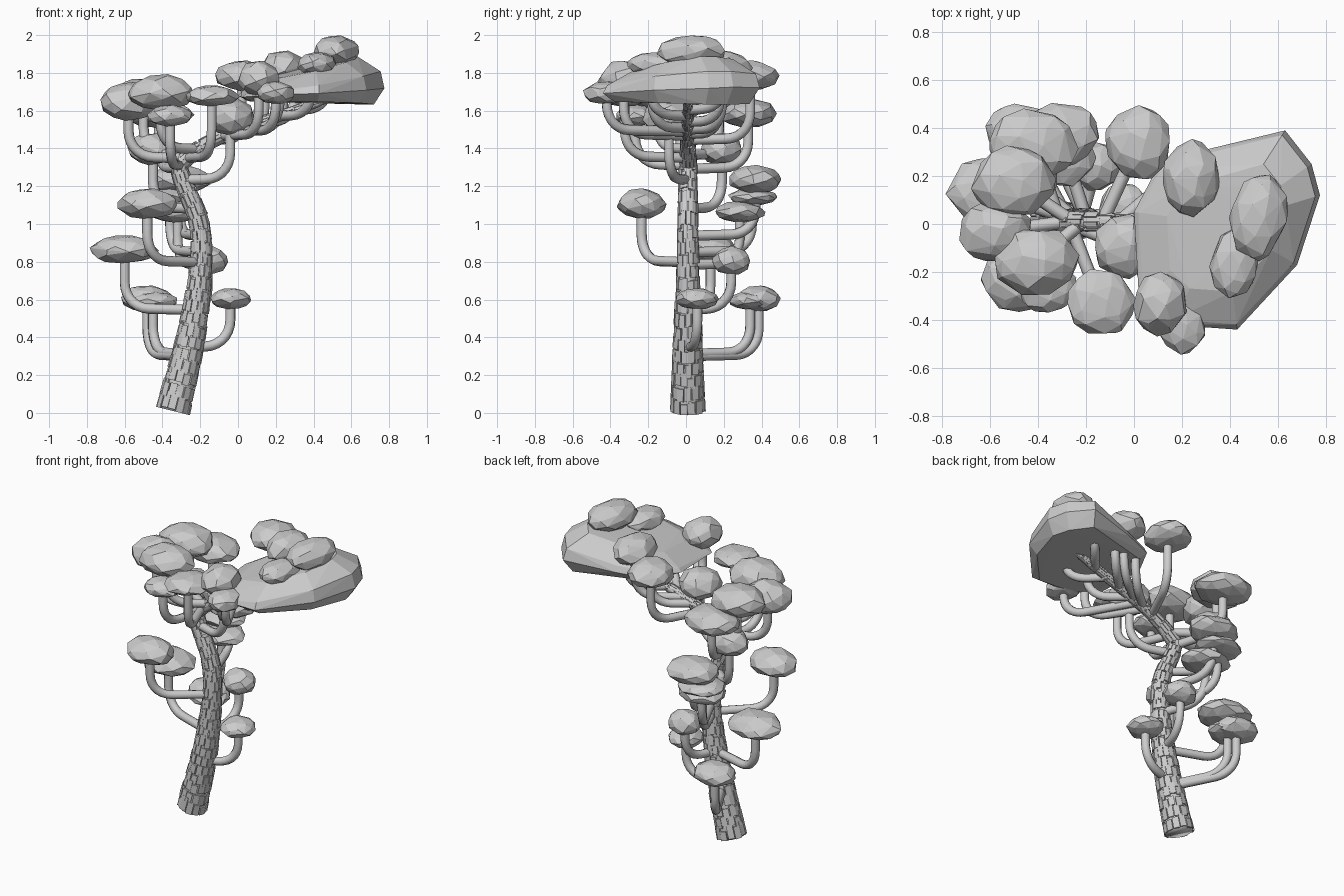
import bpy, bmesh, math, random
from mathutils import Vector, Matrix
from mathutils.geometry import interpolate_bezier

if "Cube" in bpy.data.objects:
    bpy.data.objects.remove(bpy.data.objects["Cube"])

random.seed(4)


def add_mesh(name, bm, smooth=False):
    bmesh.ops.recalc_face_normals(bm, faces=bm.faces[:])
    me = bpy.data.meshes.new(name)
    bm.to_mesh(me)
    bm.free()
    for p in me.polygons:
        p.use_smooth = smooth
    ob = bpy.data.objects.new(name, me)
    bpy.context.collection.objects.link(ob)
    return ob


def hull(name, bm):
    bmesh.ops.convex_hull(bm, input=bm.verts[:])
    bmesh.ops.delete(bm, geom=[v for v in bm.verts if not v.link_faces], context='VERTS')
    return add_mesh(name, bm)


# Trunk centre line: x, z, radius (leans, then bends into a long side branch)
KEYS = [Vector(k) for k in (
    (-.345, .01, .09), (-.25, .4, .074), (-.2, .75, .058), (-.205, 1, .052),
    (-.305, 1.27, .046), (-.27, 1.35, .042), (-.1, 1.46, .034), (.2, 1.565, .027), (.5, 1.67, .018))]
END = len(KEYS) - 1


def trunk_at(t):
    t = max(0, min(t, END - .0001))
    i, f = int(t), t - int(t)
    a, b, c, d = (KEYS[max(0, min(j, END))] for j in range(i - 1, i + 3))
    return b + .5 * f * (c - a + f * (2*a - 5*b + 4*c - d + f * (3*(b - c) + d - a)))


def trunk_point(t, ang, extra=0):
    p = trunk_at(t)
    d = trunk_at(t + .1) - trunk_at(t - .1)
    n = Vector((d.y, 0, -d.x)).normalized()
    r = p.z + extra
    return Vector((p.x, .01, p.y)) + n * r * math.cos(ang) + Vector((0, r * math.sin(ang), 0))


def trunk_start(z):
    p = trunk_at(min((i * .01 for i in range(END * 100)), key=lambda t: abs(trunk_at(t).y - z)))
    return Vector((p.x, .01, z))


# Trunk core
bm = bmesh.new()
rings = [[bm.verts.new(trunk_point(i / 5, k * math.tau / 14, -.006)) for k in range(14)]
         for i in range(END * 5 + 1)]
for a, b in zip(rings, rings[1:]):
    for k in range(14):
        bm.faces.new((a[k], a[k-1], b[k-1], b[k]))
bm.faces.new(rings[0])
bm.faces.new(rings[-1])
add_mesh("trunk", bm, True)

# Staggered bark plates around the trunk
bm = bmesh.new()
t, row, N = 0.0, 0, 13
while t < END - .2:
    seg = trunk_at(t + .1) - trunk_at(t)
    dt = .0065 / max(.01, math.hypot(seg.x, seg.y))
    for k in range(N):
        j = random.uniform(-.2, .2) * dt
        a0 = (k + .5 * (row % 2) + random.uniform(0, .12)) * math.tau / N
        a1 = a0 + .9 * math.tau / N
        t0, t1 = max(0, t + j), t + j + dt * random.uniform(.85, 1.1)
        lift = random.uniform(.001, .006)
        quad = [(t0, a0), (t0, a1), (t1, a1), (t1, a0)]
        out = [bm.verts.new(trunk_point(u, a, lift)) for u, a in quad]
        inn = [bm.verts.new(trunk_point(u, a, -.008)) for u, a in quad]
        bm.faces.new(out)
        for q in range(4):
            bm.faces.new((out[q], out[q-1], inn[q-1], inn[q]))
    t += dt
    row += 1
add_mesh("bark_plates", bm)


# Faceted foliage clump: hull of a jittered spiral of points, flatter below
def clump(name, c, size, turn):
    bm = bmesh.new()
    n = 42
    for i in range(n):
        h = 1 - 2 * (i + .5) / n
        a = i * 2.4 + random.uniform(-.25, .25)
        r = math.sqrt(1 - h * h)
        v = Vector((r * math.cos(a), r * math.sin(a), h * (1 if h > 0 else .85)))
        bm.verts.new(v * random.uniform(.98, 1.08))
    bm.transform(Matrix.Translation(c) @ Matrix.Rotation(math.radians(turn), 4, 'Z')
                 @ Matrix.Diagonal((*size, 1)))
    hull(name, bm)


# Stem: leaves the trunk almost level, then curves up into its clump
def stem(name, z0, top):
    s = trunk_start(z0)
    corner = Vector((top.x, top.y, z0 + .01))
    flat = corner - s
    r = min(.14, flat.length * .8)
    p1 = corner - flat.normalized() * r
    p2 = corner + Vector((0, 0, min(r, (top.z - z0) * .8)))
    pts = [s] + interpolate_bezier(p1, p1.lerp(corner, .6), p2.lerp(corner, .6), p2, 8) + [top]
    cu = bpy.data.curves.new(name, 'CURVE')
    cu.dimensions = '3D'
    cu.bevel_depth = .027
    cu.bevel_resolution = 2
    cu.use_fill_caps = True
    sp = cu.splines.new('POLY')
    sp.points.add(len(pts) - 1)
    for q, p in zip(sp.points, pts):
        q.co = (*p, 1)
    ob = bpy.data.objects.new(name, cu)
    bpy.context.collection.objects.link(ob)
    me = bpy.data.meshes.new_from_object(ob.evaluated_get(bpy.context.evaluated_depsgraph_get()))
    bpy.data.objects.remove(ob)
    me.name = name
    for p in me.polygons:
        p.use_smooth = True
    bpy.context.collection.objects.link(bpy.data.objects.new(name, me))


# Clumps, low to high: x, y, z, mean radius, half height
CLUMPS = [
    (-.04, .06, .6, .11, .06), (-.48, .385, .6, .125, .075), (-.45, .34, .59, .12, .05),
    (-.16, .24, .8, .1, .08), (-.6, .13, .86, .16, .08), (-.48, -.235, 1.1, .14, .085),
    (-.32, .285, 1.06, .14, .06), (-.36, .35, 1.14, .14, .05), (-.31, .37, 1.23, .15, .08),
    (-.45, .19, 1.39, .12, .09), (-.42, .33, 1.58, .165, .08), (-.5, .175, 1.67, .16, .1),
    (-.58, -.03, 1.64, .14, .11), (-.41, -.155, 1.69, .155, .1), (-.36, -.27, 1.57, .11, .06),
    (-.14, -.325, 1.675, .14, .06), (-.04, -.09, 1.56, .13, .105), (.02, .34, 1.78, .145, .085),
    (.11, -.33, 1.765, .12, .1), (.2, -.42, 1.69, .11, .065), (.24, .19, 1.82, .135, .1),
    (.52, .03, 1.91, .145, .09), (.42, -.165, 1.84, .12, .07)]
for i, (x, y, z, r, h) in enumerate(CLUMPS, 1):
    # wider on the left, longer front to back on the right
    q = math.sqrt(max(.82, min(1.6, 1.1 + .8 * x)))
    c = Vector((x, y, z))
    clump(f"foliage_clump_{i}", c, (r / q, r * q, h), random.uniform(-14, 14))
    if z < 1.83:
        z0 = 1.44 + .25 * x if x > 0 else z - .28 + random.uniform(-.05, .03)
        stem(f"stem_{i}", z0, c)

# Stems carrying the big canopy, alternating sides along the branch
for i in range(5):
    x = .14 + .08 * i
    stem(f"canopy_stem_{i + 1}", 1.46 + .4 * (x - .1), Vector((x, .18 * (-1) ** i, 1.69)))

# Big flat-bottomed canopy: angular outline in shrinking rings, rising to the right and back
OUTLINE = [(0, .05), (.1, .24), (.3, .31), (.63, .39), (.74, .25), (.775, .12),
           (.68, -.17), (.43, -.44), (.15, -.42), (.02, -.3)]
bm = bmesh.new()
for x, y in OUTLINE:
    for f, z, rise in ((.86, 1.655, -.03), (1, 1.68, .05), (.95, 1.69, .14), (.64, 1.735, .22)):
        u, v = .38 + (x - .38) * f, y * f
        bm.verts.new((u, v, z + rise * (u + .3 * v) + random.uniform(-.008, .008)))
hull("main_canopy", bm)
